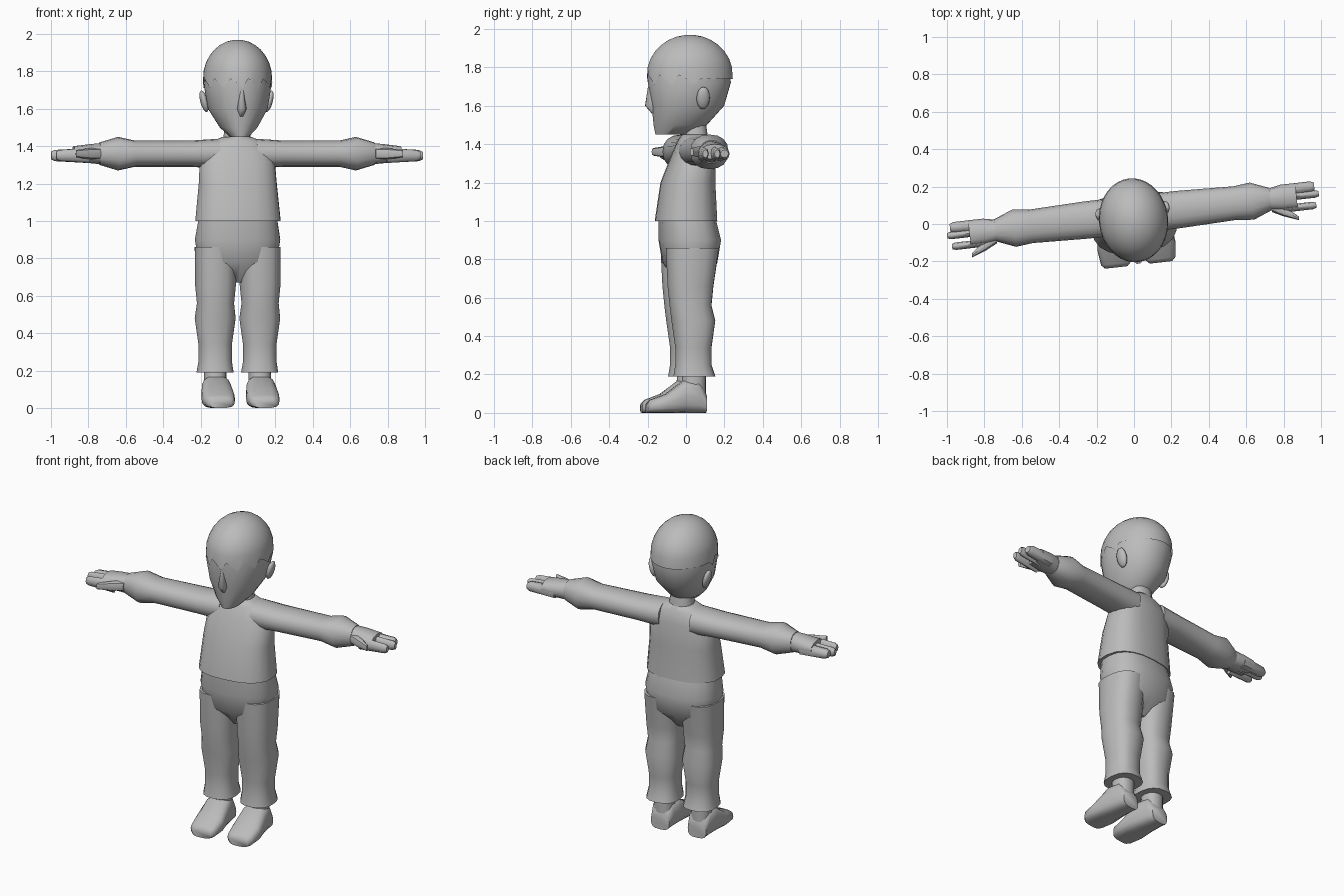
import bpy
import bmesh
from math import cos, sin, pi, radians, copysign
from mathutils import Matrix

if "Cube" in bpy.data.objects:
    bpy.data.objects.remove(bpy.data.objects["Cube"])

# The whole figure is turned slightly to its left
turn = radians(6.5)

shade = (0.5, 0.5, 0.5, 1)
grey = bpy.data.materials.new("plain grey")
grey.use_nodes = True
grey.diffuse_color = shade
grey.node_tree.nodes["Principled BSDF"].inputs["Base Color"].default_value = shade


def finish(name, bm, mirror=False):
    """Turn a bmesh into a smooth shaded object, optionally on both sides."""
    bmesh.ops.recalc_face_normals(bm, faces=bm.faces)
    mesh = bpy.data.meshes.new(name)
    bm.to_mesh(mesh)
    bm.free()
    for face in mesh.polygons:
        face.use_smooth = True
    mesh.set_sharp_from_angle(angle=radians(50))
    mesh.materials.append(grey)
    part = bpy.data.objects.new(name, mesh)
    bpy.context.collection.objects.link(part)
    part.rotation_euler.z = turn
    if mirror:
        part.modifiers.new("both sides", 'MIRROR')


def rounded(value, power):
    """Superellipse term: higher powers give a squarer cross-section."""
    return copysign(abs(value) ** (2 / power), value)


def loft(name, axis, rings, sides=16, power=2.3, mirror=False, rim=None):
    """Skin rings of (place on axis, centre a, centre b, half a, half b)."""
    bm = bmesh.new()
    rows = []
    for place, centre_a, centre_b, half_a, half_b in rings:
        row = []
        for i in range(sides):
            angle = 2 * pi * i / sides
            a = centre_a + half_a * rounded(cos(angle), power)
            b = centre_b + half_b * rounded(sin(angle), power)
            spots = {"x": (place, a, b), "y": (a, place, b), "z": (a, b, place)}
            row.append(bm.verts.new(spots[axis]))
        rows.append(row)
    for low, high in zip(rows, rows[1:]):
        for i in range(sides):
            j = (i + 1) % sides
            bm.faces.new((low[i], low[j], high[j], high[i]))
    bm.faces.new(rows[-1])
    if rim:
        for i, vert in enumerate(rows[0]):
            vert.co.z += rim(i, vert.co)
    else:
        bm.faces.new(rows[0])
    finish(name, bm, mirror)


def column(rings, x=0):
    """Upright rings from (height, half width, front, back)."""
    return [(z, x, (front + back) / 2, half, (back - front) / 2)
            for z, half, front, back in rings]


def limb(rings, y, z):
    """Sideways rings from (reach, half depth, half height)."""
    return [(x, y, z, depth, height) for x, depth, height in rings]


# Shirt body, slightly overhanging the trousers
loft("shirt", "z", column([
    (1, 0.23, -0.16, 0.16), (1.2, 0.21, -0.13, 0.15), (1.35, 0.2, -0.07, 0.15),
    (1.42, 0.14, -0.04, 0.13), (1.45, 0.08, -0.02, 0.11)]), sides=20, power=2.5)

# Sleeves with flared cuffs
loft("sleeves", "x", limb([
    (0.1, 0.1, 0.08), (0.25, 0.1, 0.07), (0.55, 0.09, 0.07),
    (0.64, 0.1, 0.09), (0.74, 0.06, 0.06)], y=0.05, z=1.36), mirror=True)

# Hands: palm, three finger groups and a slanting thumb
loft("palms", "x", limb([
    (0.7, 0.05, 0.06), (0.8, 0.07, 0.05), (0.88, 0.07, 0.04)],
    y=0.05, z=1.36), sides=12, mirror=True)
for name, y, half, tip in (("index_fingers", -0.01, 0.02, 0.98),
                           ("middle_fingers", 0.05, 0.02, 1),
                           ("outer_fingers", 0.09, 0.03, 0.98)):
    loft(name, "x", limb([
        (0.8, half, 0.04), (tip - 0.02, half, 0.03), (tip, half * 0.7, 0.02)],
        y, z=1.35), sides=8, mirror=True)
loft("thumbs", "x", [
    (0.74, 0.02, 1.36, 0.04, 0.03), (0.8, -0.02, 1.36, 0.03, 0.03),
    (0.88, -0.07, 1.36, 0.01, 0.02)], sides=8, mirror=True)

# Trousers: tapered hips and two legs with turned cuffs
loft("hips", "z", column([
    (0.67, 0.07, -0.03, 0.07), (0.78, 0.21, -0.12, 0.16),
    (0.9, 0.23, -0.14, 0.18), (1.02, 0.21, -0.14, 0.15)]), sides=20, power=2.5)
loft("trouser_legs", "z", column([
    (0.19, 0.1, -0.08, 0.14), (0.25, 0.09, -0.07, 0.12), (0.34, 0.09, -0.07, 0.12),
    (0.48, 0.11, -0.09, 0.14), (0.56, 0.1, -0.1, 0.12), (0.66, 0.11, -0.11, 0.13),
    (0.86, 0.11, -0.12, 0.16)], x=0.12), power=2.5, mirror=True)

# Shoes with flat soles: place, half width and height from heel to toe
steps = ((0.09, 0.06, 0.1), (0.05, 0.07, 0.17), (-0.03, 0.08, 0.17),
         (-0.12, 0.09, 0.1), (-0.2, 0.08, 0.07), (-0.22, 0.06, 0.05))
loft("shoes", "y", [(y, 0.12, height / 2, half, height / 2) for y, half, height in steps],
     power=3, mirror=True)
loft("ankles", "z", column([(0.1, 0.06, -0.04, 0.09), (0.24, 0.06, -0.03, 0.09)], x=0.12),
     mirror=True)

# Neck and head, with a flat jaw pushed forward
loft("neck", "z", column([(1.4, 0.08, -0.02, 0.12), (1.54, 0.06, -0.01, 0.1)]))
loft("head", "z", column([
    (1.45, 0.05, -0.16, 0.03), (1.5, 0.1, -0.17, 0.11), (1.6, 0.16, -0.18, 0.2),
    (1.72, 0.18, -0.2, 0.235), (1.8, 0.17, -0.19, 0.23)]), sides=24, power=2.1)


# Hair: a half ellipsoid cap with a jagged fringe over the face
def fringe(i, spot):
    if spot.y > 0.03:
        return -0.02
    return (-0.05, 0, -0.02)[i % 3]


layers = 8
cap = []
for layer in range(layers):
    rise = pi / 2 * layer / (layers - 0.5)
    cap.append((1.76 + 0.21 * sin(rise), 0, 0.02, 0.185 * cos(rise), 0.225 * cos(rise)))
loft("hair", "z", cap, sides=36, power=2, rim=fringe)

# Nose: a small wedge, widest near its tip
loft("nose", "z", column([
    (1.56, 0.01, -0.18, -0.15), (1.6, 0.025, -0.215, -0.15), (1.7, 0.01, -0.2, -0.15)]),
    sides=10)

# Ears: flattened balls leaning out from the head
ear = bmesh.new()
place = (Matrix.Translation((0.175, 0.07, 1.64)) @ Matrix.Rotation(radians(15), 4, 'Y')
         @ Matrix.Diagonal((0.02, 0.035, 0.06, 1)))
bmesh.ops.create_uvsphere(ear, u_segments=12, v_segments=8, radius=1, matrix=place)
finish("ears", ear, mirror=True)
